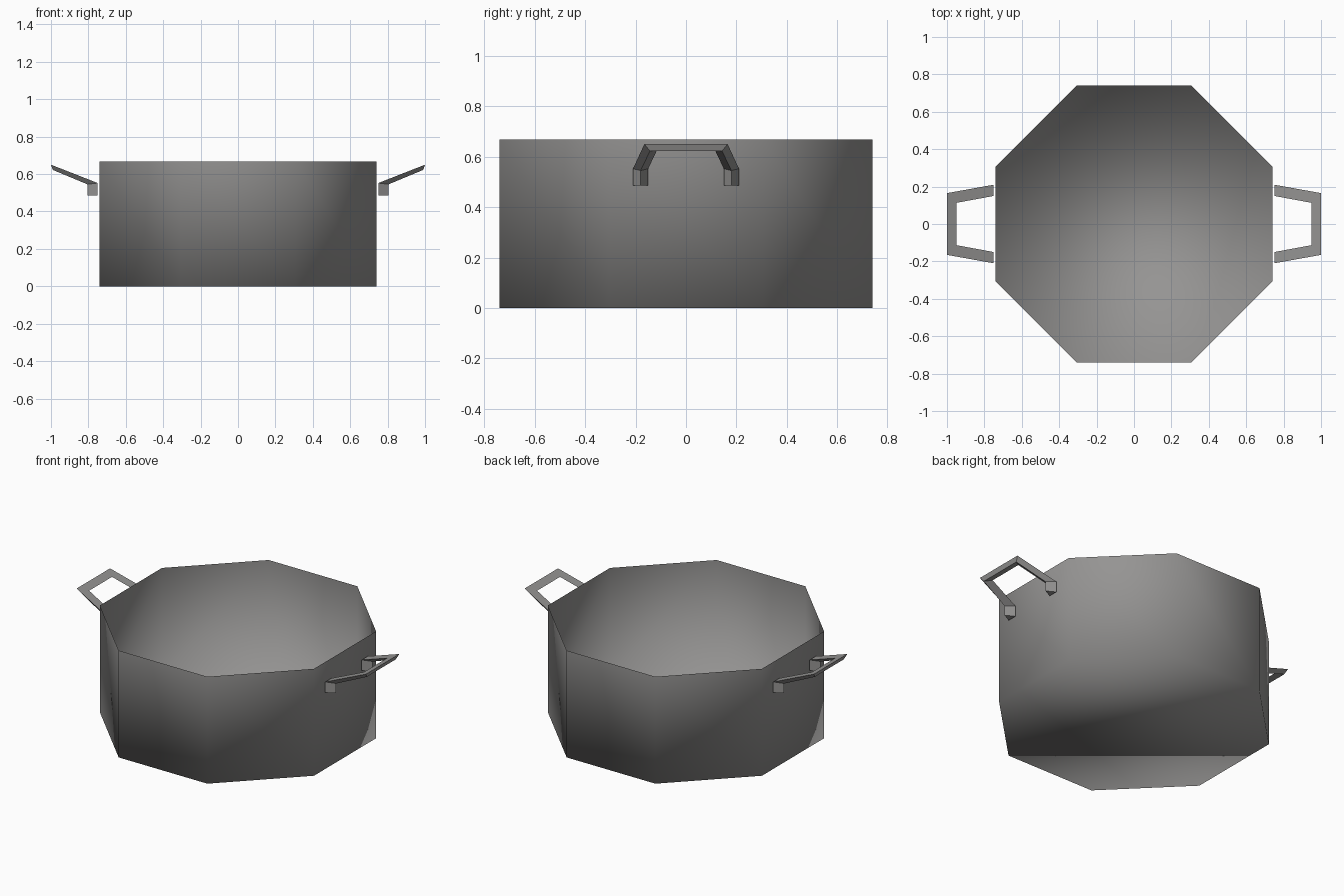
import bpy, bmesh, math
from mathutils import Matrix

cube = bpy.data.objects.get("Cube")
if cube:
    bpy.data.objects.remove(cube, do_unlink=True)


def make_material(name, color):
    mat = bpy.data.materials.new(name)
    mat.use_nodes = True
    mat.diffuse_color = color
    mat.node_tree.nodes["Principled BSDF"].inputs["Base Color"].default_value = color
    return mat


def finish(bm, name, mat, smooth):
    mesh = bpy.data.meshes.new(name)
    for face in bm.faces:
        face.smooth = smooth
    bm.to_mesh(mesh)
    bm.free()
    mesh.materials.append(mat)
    obj = bpy.data.objects.new(name, mesh)
    bpy.context.collection.objects.link(obj)
    return obj


metal = make_material("grey_metal", (0.30, 0.295, 0.29, 1))

# Open eight-sided pot, a single smooth sheet without a lid
HEIGHT, APOTHEM = 0.668, 0.74
radius = APOTHEM / math.cos(math.pi / 8)
bm = bmesh.new()
bmesh.ops.create_cone(
    bm, cap_ends=True, segments=8, radius1=radius, radius2=radius, depth=HEIGHT,
    matrix=Matrix.Translation((0, 0, HEIGHT / 2)) @ Matrix.Rotation(math.pi / 8, 4, "Z"))
bm.normal_update()
lid = [f for f in bm.faces if f.normal.z > 0.9]
bmesh.ops.delete(bm, geom=lid, context="FACES_ONLY")
finish(bm, "pot_body", metal, True)

# Half of a handle: triangular sections (outer, inner, ridge) from foot to corner
HALF_HANDLE = [
    [(0.75, 0.21, 0.485), (0.75, 0.15, 0.485), (0.805, 0.18, 0.485)],
    [(0.75, 0.21, 0.552), (0.75, 0.15, 0.552), (0.805, 0.18, 0.545)],
    [(1.00, 0.165, 0.65), (0.95, 0.113, 0.63), (0.99, 0.143, 0.622)],
]


def make_handle(name, side):
    mirrored = [[(x, -y, z) for x, y, z in ring] for ring in reversed(HALF_HANDLE)]
    bm = bmesh.new()
    rings = [[bm.verts.new((side * x, y, z)) for x, y, z in ring]
             for ring in HALF_HANDLE + mirrored]
    for a, b in zip(rings, rings[1:]):
        for i in range(3):
            j = (i + 1) % 3
            bm.faces.new((a[i], a[j], b[j], b[i]))
    bm.faces.new(rings[0])
    bm.faces.new(rings[-1])
    bmesh.ops.recalc_face_normals(bm, faces=bm.faces[:])
    finish(bm, name, metal, False)


make_handle("left_handle", 1)
make_handle("right_handle", -1)
